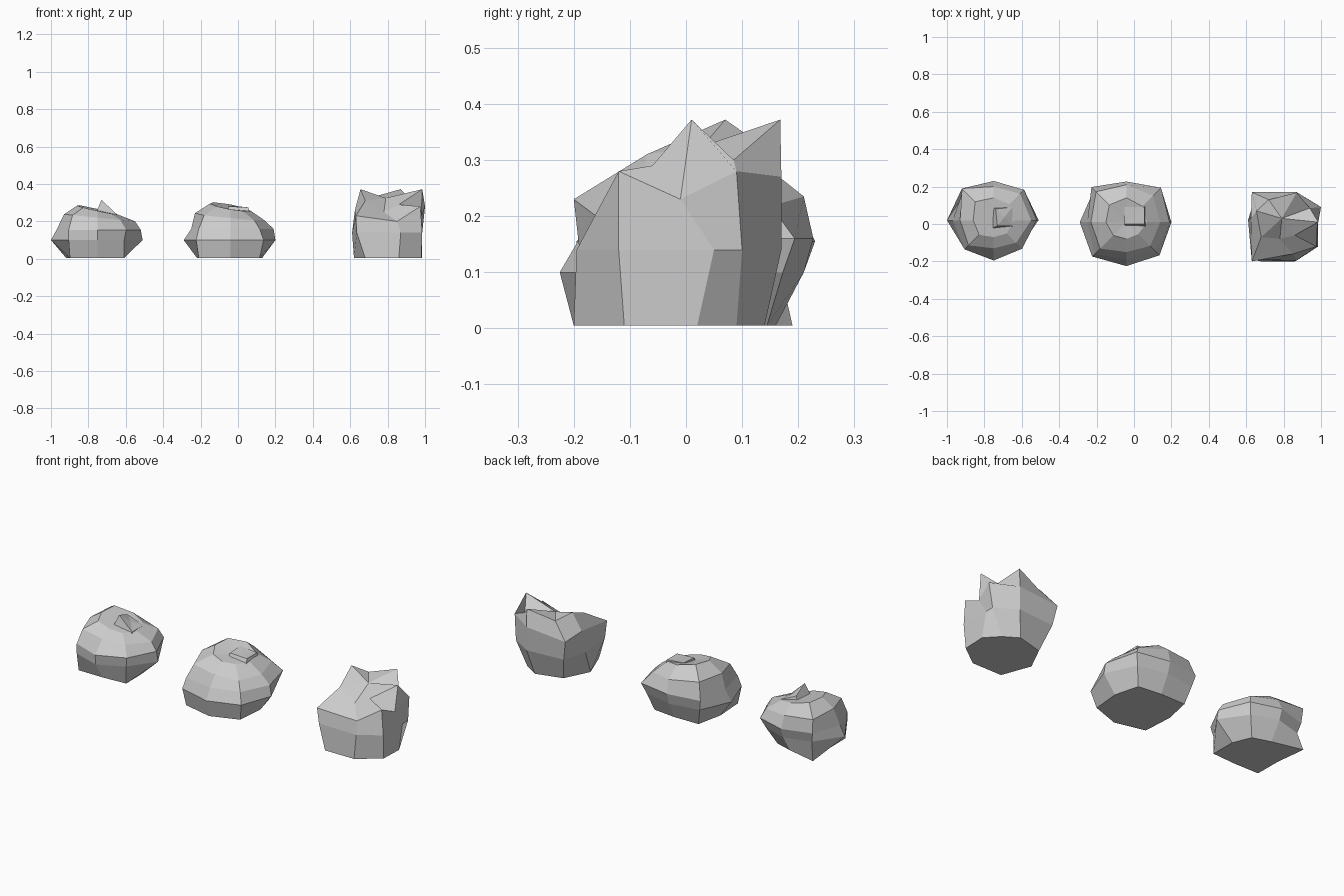
import bpy, bmesh
from math import cos, sin, pi
from mathutils import Vector


def loft(bm, rings, cap):
    """Skin stacked cross-sections, flat below, fanned to a cap point above."""
    loops = [[bm.verts.new(p) for p in ring] for ring in rings]
    n = len(loops[0])
    for low, high in zip(loops, loops[1:]):
        for i in range(n):
            j = (i + 1) % n
            bm.faces.new((low[i], low[j], high[j], high[i]))
    bm.faces.new(loops[0][::-1])
    top = bm.verts.new(cap)
    for i in range(n):
        bm.faces.new((loops[-1][i], loops[-1][(i + 1) % n], top))


def finish(bm, name):
    bmesh.ops.recalc_face_normals(bm, faces=bm.faces[:])
    mesh = bpy.data.meshes.new(name)
    bm.to_mesh(mesh)
    bm.free()
    bpy.context.collection.objects.link(bpy.data.objects.new(name, mesh))


def polar(cx, cy, z, tilt_x, tilt_y, radii):
    """Cross-section from radii at equal angles, starting at +x."""
    ring = []
    for i, r in enumerate(radii):
        a = 2 * pi * i / len(radii)
        x, y = r * cos(a), r * sin(a)
        ring.append((cx + x, cy + y, z + tilt_x * x + tilt_y * y))
    return ring


def round_rock(name, cx, cy, layers, cap_z, chip):
    bm = bmesh.new()
    loft(bm, [polar(cx, cy, *layer) for layer in layers], (cx, cy, cap_z))
    # raised chip on the crown
    loft(bm, chip[:2], sum((Vector(p) for p in chip[1]), Vector()) / 4)
    finish(bm, name)


# left rock
round_rock("left_rock", -0.75, 0.02, [
    (0.005, 0, 0, (.14, .14, .13, .24, .15, .21, .15, .20)),
    (0.10, 0, 0, (.24, .20, .19, .21, .25, .22, .21, .20)),
    (0.155, 0, 0, (.23, .23, .21, .23, .22, .22, .215, .215)),
    (0.22, -.1, 0, (.20, .20, .18, .24, .18, .19, .15, .17)),
    (0.26, -.22, .05, (.11, .12, .12, .14, .11, .11, .09, .10)),
], 0.26, [
    [(-.77, -.03, .22), (-.64, -.03, .20), (-.64, .10, .20), (-.77, .10, .22)],
    [(-.73, -.01, .315), (-.65, -.01, .24), (-.65, .09, .24), (-.74, .08, .28)],
])

# middle rock
round_rock("middle_rock", -0.04, 0.01, [
    (0.005, 0, 0, (.17, .19, .15, .21, .18, .24, .21, .22)),
    (0.10, 0, 0, (.24, .23, .20, .245, .25, .26, .235, .25)),
    (0.16, 0, 0, (.23, .26, .217, .265, .21, .24, .20, .22)),
    (0.225, -.1, .05, (.18, .20, .20, .23, .19, .20, .16, .18)),
    (0.275, -.18, .12, (.11, .12, .13, .13, .11, .10, .09, .09)),
], 0.265, [
    [(-.06, -.03, .22), (.07, -.03, .22), (.07, .10, .22), (-.06, .10, .22)],
    [(-.05, 0, .28), (.055, 0, .275), (.055, .09, .275), (-.05, .09, .285)],
])

# right rock: boxy, with three peaks around a dip and a notched front
base = [(.985, .02), (.92, .09), (.84, .14), (.69, .10),
        (.62, -.04), (.68, -.20), (.86, -.20), (.98, -.11)]
middle = [(.985, .05), (.985, .10), (.87, .17), (.65, .155),
          (.61, .02), (.635, -.19), (.87, -.195), (.985, -.12)]
shoulder = [(.98, -.01, .23), (1.0, .09, .28), (.87, .17, .27), (.63, .17, .25),
            (.625, .03, .26), (.63, -.20, .23), (.85, -.16, .20), (.975, -.12, .28)]
rim = [(.985, .01, .372), (.94, .085, .30), (.87, .168, .372), (.72, .13, .33),
       (.655, .07, .372), (.68, -.07, .31), (.78, -.08, .25), (.86, -.06, .29)]
bm = bmesh.new()
loft(bm, [[(x, y, .005) for x, y in base], [(x, y, .14) for x, y in middle],
          shoulder, rim], (.79, .03, .325))
finish(bm, "right_rock")
